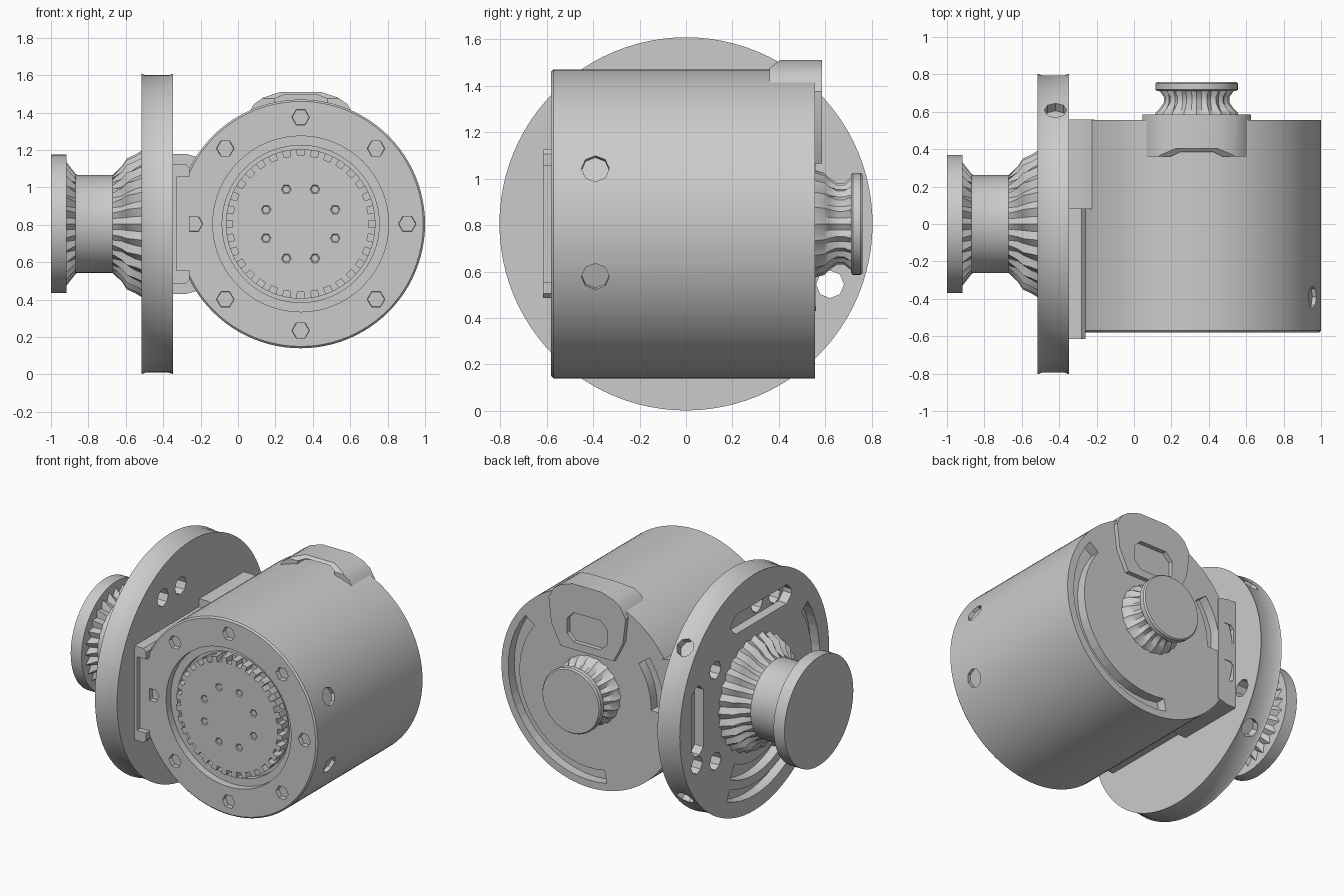
import bpy, bmesh, math
from mathutils import Matrix, Vector

if "Cube" in bpy.data.objects:
    bpy.data.objects.remove(bpy.data.objects["Cube"])

CX, CZ = 0.335, 0.805          # drum axis (runs along y)
DRUM, FLANGE = ('y', CX, CZ), ('x', 0.0, CZ)   # axis, centre in cross-section


def place(frame, t, a, b):
    axis, ca, cb = frame
    return (t, ca + a, cb + b) if axis == 'x' else (ca + a, t, cb + b)


def lathe(bm, frame, profile, seg=64, off=(0, 0)):
    """Capped turned shape; profile = (position, radius[, alternate radius])."""
    rings = []
    for p in profile:
        ring = []
        for i in range(seg):
            r = p[-1] if i % 2 else p[1]
            w = 2 * math.pi * i / seg
            ring.append(bm.verts.new(place(frame, p[0], off[0] + r * math.cos(w), off[1] + r * math.sin(w))))
        rings.append(ring)
    for r0, r1 in zip(rings, rings[1:]):
        for i in range(seg):
            j = (i + 1) % seg
            bm.faces.new((r0[i], r0[j], r1[j], r1[i]))
    bm.faces.new(rings[0])
    bm.faces.new(rings[-1])


def prism(bm, frame, pts, t0, t1):
    a = [bm.verts.new(place(frame, t0, *p)) for p in pts]
    b = [bm.verts.new(place(frame, t1, *p)) for p in pts]
    n = len(pts)
    for i in range(n):
        bm.faces.new((a[i], a[(i + 1) % n], b[(i + 1) % n], b[i]))
    bm.faces.new(a)
    bm.faces.new(b)


def arc(r0, r1, d0, d1, n=14):
    ang = [math.radians(d0 + (d1 - d0) * i / n) for i in range(n + 1)]
    return ([(r0 * math.cos(w), r0 * math.sin(w)) for w in ang]
            + [(r1 * math.cos(w), r1 * math.sin(w)) for w in reversed(ang)])


def chamfer_rect(a0, a1, b0, b1, c):
    return [(a0 + c, b0), (a1 - c, b0), (a1, b0 + c), (a1, b1 - c),
            (a1 - c, b1), (a0 + c, b1), (a0, b1 - c), (a0, b0 + c)]


def radial_hole(bm, pos, direction, r, depth):
    m = Matrix.Translation(pos) @ Vector(direction).to_track_quat('Z', 'Y').to_matrix().to_4x4()
    bmesh.ops.create_cone(bm, cap_ends=True, segments=8, radius1=r, radius2=r, depth=2 * depth, matrix=m)


def finish(name, bm, smooth=True):
    bmesh.ops.recalc_face_normals(bm, faces=bm.faces)
    me = bpy.data.meshes.new(name)
    bm.to_mesh(me)
    bm.free()
    ob = bpy.data.objects.new(name, me)
    bpy.context.collection.objects.link(ob)
    if smooth:
        shade(ob)
    return ob


def shade(ob):
    bpy.ops.object.select_all(action='DESELECT')
    ob.select_set(True)
    bpy.context.view_layer.objects.active = ob
    bpy.ops.object.shade_smooth_by_angle(angle=math.radians(30))


def cut(ob, bm):
    cutter = finish("cutter", bm, False)
    cutter.hide_render = True
    mod = ob.modifiers.new("cut", 'BOOLEAN')
    mod.operation, mod.solver, mod.object = 'DIFFERENCE', 'EXACT', cutter
    bpy.context.view_layer.objects.active = ob
    bpy.ops.object.modifier_apply(modifier=mod.name)
    bpy.data.objects.remove(cutter)
    shade(ob)


# Main drum
bm = bmesh.new()
lathe(bm, DRUM, [(-0.58, 0.655), (-0.57, 0.665), (0.555, 0.665)], 96)
drum = finish("drum", bm)

# Drum recesses: stepped front opening, bolt holes, rear arc slots, side dimples
bm = bmesh.new()
lathe(bm, DRUM, [(-0.7, 0.47), (-0.53, 0.47), (-0.53, 0.42), (-0.49, 0.42)], 64)
for k in range(8):
    w = k * math.pi / 4
    lathe(bm, DRUM, [(-0.7, 0.055), (-0.55, 0.045)], 6, (0.57 * math.cos(w), 0.57 * math.sin(w)))
prism(bm, DRUM, arc(0.53, 0.615, 38, -102, 20), 0.49, 0.7)
prism(bm, DRUM, arc(0.46, 0.56, 143, 182), 0.49, 0.7)
for deg in (21, -20):
    w = math.radians(deg)
    d = (math.cos(w), 0, math.sin(w))
    radial_hole(bm, (CX + 0.665 * d[0], -0.39, CZ + 0.665 * d[2]), d, 0.06, 0.025)
cut(drum, bm)

# Toothed front disc with shallow dimples
bm = bmesh.new()
lathe(bm, DRUM, [(-0.575, 0.4), (-0.45, 0.4)], 64)
disc = finish("output_disc", bm)
bm = bmesh.new()
for k in range(32):
    d = k * 11.25
    prism(bm, DRUM, arc(0.365, 0.5, d - 2.8, d + 2.8, 1), -0.7, -0.51)
cut(disc, bm)
bm = bmesh.new()
for k in range(8):
    w = (k + 0.5) * math.pi / 4
    lathe(bm, DRUM, [(-0.6, 0.06), (-0.57, 0.02)], 6, (0.2 * math.cos(w), 0.2 * math.sin(w)))
cut(disc, bm)

# Cable outlet boss on the rear top of the drum, front edge sloped
half = [(0.11, 0.705), (0.2, 0.675), (0.25, 0.64), (0.29, 0.57), (0.27, 0.4), (0.2, 0.26)]
bm = bmesh.new()
prism(bm, DRUM, half + [(-a, b) for a, b in reversed(half)], 0.36, 0.585)
boss = finish("cable_boss", bm)
bm = bmesh.new()
prism(bm, DRUM, chamfer_rect(-0.15, 0.15, 0.31, 0.51, 0.05), 0.53, 0.7)
prism(bm, DRUM, [(-0.14, 0.6), (0.14, 0.6), (0.14, 0.67), (0.09, 0.69), (-0.09, 0.69), (-0.14, 0.67)], 0.3, 0.44)
cut(boss, bm)
bm = bmesh.new()
prism(bm, ('x', 0, 0), [(0.3, 1.40), (0.34, 1.46), (0.43, 1.53), (0.3, 1.6)], -0.2, 0.9)
cut(boss, bm)

# Rear spool on the drum axis
bm = bmesh.new()
lathe(bm, DRUM, [(0.54, 0.235), (0.595, 0.22, 0.2), (0.615, 0.20, 0.175), (0.65, 0.175, 0.165),
                 (0.68, 0.175, 0.165), (0.712, 0.2, 0.175)], 40)
finish("rear_spool_neck", bm)
bm = bmesh.new()
lathe(bm, DRUM, [(0.71, 0.21), (0.718, 0.22), (0.75, 0.22), (0.76, 0.212)], 48)
finish("rear_spool_cap", bm)

# Side flange with slightly hollow rim
bm = bmesh.new()
lathe(bm, FLANGE, [(-0.515, 0.803), (-0.495, 0.795), (-0.37, 0.795), (-0.348, 0.803)], 96)
flange = finish("side_flange", bm)

# Flange pockets and blind holes on the outer face, rim holes
bm = bmesh.new()
prism(bm, FLANGE, chamfer_rect(-0.40, 0.25, 0.47, 0.6, 0.05), -0.6, -0.45)
prism(bm, FLANGE, chamfer_rect(0.55, 0.67, -0.2, 0.27, 0.04), -0.6, -0.45)
prism(bm, FLANGE, arc(0.62, 0.70, 145, 295, 24), -0.6, -0.45)
prism(bm, FLANGE, arc(0.46, 0.56, 240, 298), -0.6, -0.45)
for s in (-1, 1):
    lathe(bm, FLANGE, [(-0.6, 0.06), (-0.44, 0.06)], 8, (0.42, s * 0.31))
    w = math.radians(40 * s)
    d = (0, math.cos(w), math.sin(w))
    radial_hole(bm, (-0.42, 0.8 * d[1], CZ + 0.8 * d[2]), d, 0.06, 0.06)
cut(flange, bm)

# Through holes in the flange
bm = bmesh.new()
for off in ((-0.12, 0.54), (-0.31, 0.53), (0.62, -0.26)):
    lathe(bm, FLANGE, [(-0.7, 0.06), (-0.2, 0.06)], 8, off)
cut(flange, bm)

# Side spool: ribbed stepped flare, neck and end cap
bm = bmesh.new()
lathe(bm, FLANGE, [(-0.925, 0.34, 0.29), (-0.87, 0.27, 0.262), (-0.86, 0.262), (-0.67, 0.262),
                   (-0.62, 0.31, 0.28), (-0.595, 0.35, 0.31), (-0.55, 0.37, 0.35), (-0.5, 0.40, 0.38)], 56)
finish("side_spool_neck", bm)
bm = bmesh.new()
lathe(bm, FLANGE, [(-1.0, 0.37), (-0.918, 0.37)], 64)
finish("side_spool_cap", bm)

# Mounting bracket between flange and drum: narrow front block, wider rear block
for name, h, x1, y0, y1 in (("bracket_front", 0.32, -0.26, -0.615, 0.1),
                            ("bracket_rear", 0.375, -0.21, 0.08, 0.56)):
    bm = bmesh.new()
    frame = ('y', 0, CZ)
    prism(bm, frame, [(-0.36, -h), (-0.28, -h), (x1, -h + 0.02), (x1, h - 0.02), (-0.28, h), (-0.36, h)], y0, y1)
    ob = finish(name, bm)
    bm = bmesh.new()
    if y0 < 0:      # recess in the front end
        prism(bm, frame, [(-0.33, -0.25), (-0.2, -0.25), (-0.2, 0.25), (-0.33, 0.25)], -0.8, -0.58)
    else:           # small pockets in the rear end
        for z in (-0.2, 0.06):
            prism(bm, frame, chamfer_rect(-0.33, -0.24, z, z + 0.14, 0.02), 0.5, 0.7)
    cut(ob, bm)
